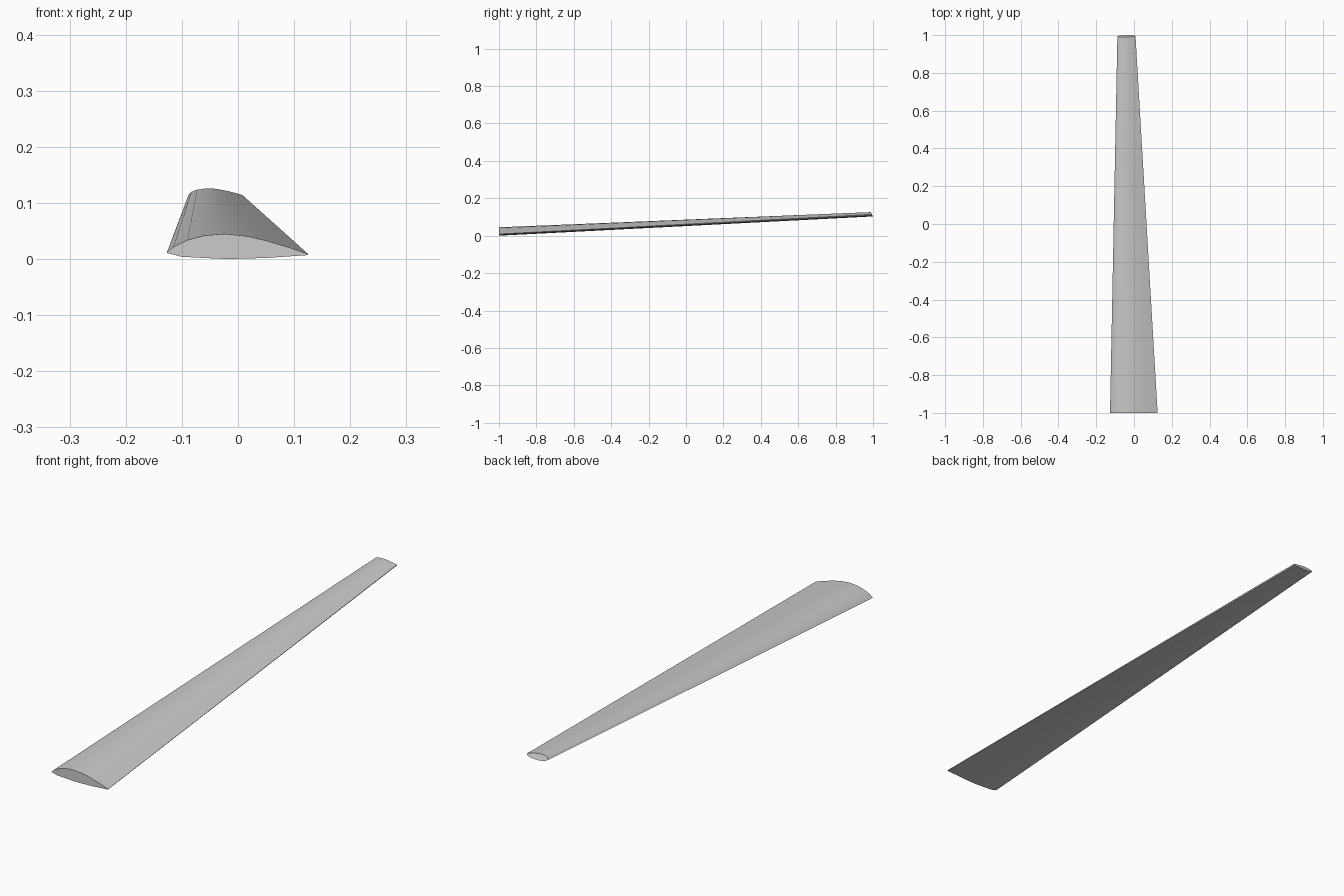
import bpy
import bmesh
import math

cube = bpy.data.objects.get("Cube")
if cube:
    bpy.data.objects.remove(cube, do_unlink=True)

# Plain grey paint
grey = bpy.data.materials.new("light_grey")
grey.use_nodes = True
colour = (0.6, 0.6, 0.6, 1)
grey.diffuse_color = colour
grey.node_tree.nodes["Principled BSDF"].inputs["Base Color"].default_value = colour

# Aerofoil outlines (x, z): leading edge, over the top, round the trailing edge, back below
ROOT = [(-.127, .011), (-.115, .022), (-.09, .034), (-.06, .042), (-.025, .045),
        (.015, .041), (.05, .033), (.09, .021), (.125, .009),
        (.124, .007), (.05, .002), (-.02, 0), (-.1, .004)]
TIP = [(-.088, .115), (-.083, .12), (-.073, .1235), (-.06, .1255), (-.048, .126),
       (-.035, .1245), (-.02, .1215), (-.005, .118), (.008, .114),
       (.005, .109), (-.01, .105), (-.045, .103), (-.075, .107)]


def tip_y(z):
    # The tip cap leans back slightly towards its top
    return 1 - 0.5 * (z - 0.103)


bm = bmesh.new()
root = [bm.verts.new((x, -1, z)) for x, z in ROOT]
tip = [bm.verts.new((x, tip_y(z), z)) for x, z in TIP]

# Skin between the two outlines, and flat end caps
count = len(root)
for i in range(count):
    j = (i + 1) % count
    bm.faces.new((root[i], root[j], tip[j], tip[i]))
bm.faces.new(root)
bm.faces.new(tip[::-1])
bmesh.ops.recalc_face_normals(bm, faces=bm.faces)

mesh = bpy.data.meshes.new("wing_blade")
bm.to_mesh(mesh)
bm.free()
mesh.materials.append(grey)
blade = bpy.data.objects.new("wing_blade", mesh)
bpy.context.collection.objects.link(blade)

# Smooth skin with crisp cap and trailing edges
bpy.ops.object.select_all(action='DESELECT')
blade.select_set(True)
bpy.context.view_layer.objects.active = blade
bpy.ops.object.shade_smooth_by_angle(angle=math.radians(35))
